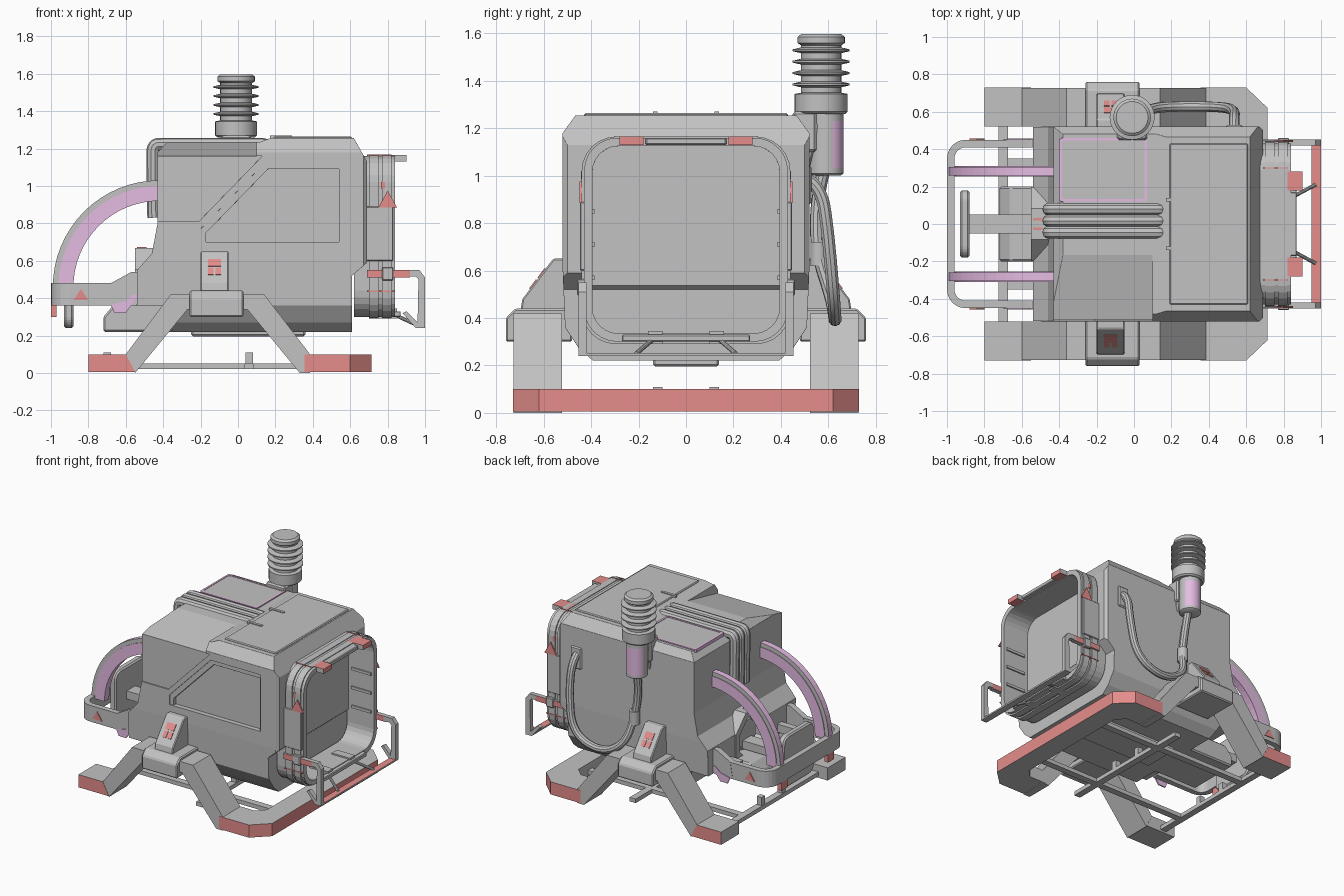
import bpy, bmesh, math
from mathutils import Vector

if "Cube" in bpy.data.objects:
    bpy.data.objects.remove(bpy.data.objects["Cube"])


def material(name, rgb):
    m = bpy.data.materials.new(name)
    m.use_nodes = True
    m.diffuse_color = (*rgb, 1)
    m.node_tree.nodes["Principled BSDF"].inputs["Base Color"].default_value = (*rgb, 1)
    return m


GREY = material("warm_grey", (0.54, 0.54, 0.54))
RED = material("signal_red", (0.78, 0.27, 0.26))
PINK = material("soft_pink", (0.78, 0.5, 0.76))


def finish(name, bm, mat):
    bmesh.ops.recalc_face_normals(bm, faces=bm.faces)
    me = bpy.data.meshes.new(name)
    bm.to_mesh(me)
    bm.free()
    me.materials.append(mat)
    ob = bpy.data.objects.new(name, me)
    bpy.context.collection.objects.link(ob)
    return ob


def place(axis, p, d):
    # p lies in the plane across the axis, d along it
    return {"x": (d, p[0], p[1]), "y": (p[0], d, p[1]), "z": (p[0], p[1], d)}[axis]


def bevel(ob, width):
    m = ob.modifiers.new("bevel", "BEVEL")
    m.width, m.segments, m.limit_method = width, 1, "ANGLE"
    return ob


def prism(name, axis, pts, a, b, mat=GREY, edge=0):
    bm = bmesh.new()
    lo, hi = ([bm.verts.new(place(axis, p, d)) for p in pts] for d in (a, b))
    bm.faces.new(lo)
    bm.faces.new(hi)
    for i in range(len(pts)):
        j = (i + 1) % len(pts)
        bm.faces.new((lo[i], lo[j], hi[j], hi[i]))
    ob = finish(name, bm, mat)
    return bevel(ob, edge) if edge else ob


def box(name, x, y, z, mat=GREY, edge=0):
    return prism(name, "z", [(x[0], y[0]), (x[1], y[0]), (x[1], y[1]), (x[0], y[1])], *z, mat, edge)


def ring(name, axis, outer, inner, a, b, mat=GREY):
    bm = bmesh.new()
    loops = [[bm.verts.new(place(axis, p, d)) for p in pts]
             for pts, d in ((outer, a), (outer, b), (inner, b), (inner, a))]
    n = len(outer)
    for k in range(4):
        u, v = loops[k], loops[(k + 1) % 4]
        for i in range(n):
            bm.faces.new((u[i], u[(i + 1) % n], v[(i + 1) % n], v[i]))
    return finish(name, bm, mat)


def round_rect(u0, u1, v0, v1, r, n=6):
    pts = []
    for k, (cu, cv) in enumerate([(u1 - r, v1 - r), (u0 + r, v1 - r), (u0 + r, v0 + r), (u1 - r, v0 + r)]):
        for i in range(n + 1):
            t = math.pi / 2 * (k + i / n)
            pts.append((cu + r * math.cos(t), cv + r * math.sin(t)))
    return pts


def octagon(r, z):
    return [(r * math.cos((i + .5) * math.pi / 4), z + r * math.sin((i + .5) * math.pi / 4)) for i in range(8)]


def smooth(ob):
    bpy.ops.object.select_all(action="DESELECT")
    ob.select_set(True)
    bpy.context.view_layer.objects.active = ob
    bpy.ops.object.shade_smooth_by_angle(angle=math.radians(35))
    return ob


def lathe(name, prof, cx, cy, n=32):
    bm = bmesh.new()
    rows = [[bm.verts.new((cx + r * math.cos(i * math.tau / n), cy + r * math.sin(i * math.tau / n), z))
             for i in range(n)] for r, z in prof]
    for u, v in zip(rows, rows[1:]):
        for i in range(n):
            bm.faces.new((u[i], u[(i + 1) % n], v[(i + 1) % n], v[i]))
    bm.faces.new(rows[0])
    bm.faces.new(rows[-1])
    return smooth(finish(name, bm, GREY))


def baked(ob):
    return bpy.data.meshes.new_from_object(ob.evaluated_get(bpy.context.evaluated_depsgraph_get()))


def tube(name, pts, r, curved=True):
    cu = bpy.data.curves.new(name, "CURVE")
    cu.dimensions, cu.bevel_depth, cu.bevel_resolution = "3D", r, 3
    cu.use_fill_caps = True
    sp = cu.splines.new("NURBS" if curved else "POLY")
    sp.points.add(len(pts) - 1)
    for p, q in zip(sp.points, pts):
        p.co = (*q, 1)
    if curved:
        sp.order_u, sp.use_endpoint_u, sp.resolution_u = 3, True, 8
    tmp = bpy.data.objects.new(name, cu)
    bpy.context.collection.objects.link(tmp)
    me = baked(tmp)
    bpy.data.objects.remove(tmp)
    me.materials.clear()
    me.materials.append(GREY)
    ob = bpy.data.objects.new(name, me)
    bpy.context.collection.objects.link(ob)
    return smooth(ob)


def paint(ob, mat, rule):
    ob.data.materials.append(mat)
    for p in ob.data.polygons:
        if rule(p.normal, p.center):
            p.material_index = 1


def carve(ob, axis, pts, a, b, op="DIFFERENCE"):
    cutter = prism("cutter", axis, pts, a, b)
    m = ob.modifiers.new("cut", "BOOLEAN")
    m.object, m.operation, m.solver = cutter, op, "EXACT"
    bpy.context.view_layer.update()
    me = baked(ob)
    ob.modifiers.clear()
    ob.data = me
    bpy.data.objects.remove(cutter)


# Cabin hull: side profile trimmed by an end profile and a plan
hull = prism("cabin_hull", "y", [(-.35, .22), (.61, .22), (.61, .52), (.69, .59), (.69, 1.13), (.62, 1.255),
             (.17, 1.255), (.12, 1.235), (-.38, 1.235), (-.43, 1.18), (-.43, .8), (-.46, .64),
             (-.54, .55), (-.54, .36), (-.4, .36)], -.6, .6)
half = [(.38, .21), (.45, .27), (.51, .36), (.52, .6), (.52, 1.18), (.455, 1.27)]
carve(hull, "x", half + [(-y, z) for y, z in reversed(half)], -1, 1, "INTERSECT")
carve(hull, "z", [(-.6, -.53), (.66, -.53), (.7, -.49), (.7, .49), (.66, .53), (-.6, .53)], 0, 2, "INTERSECT")
# Stepped side window, front panel, sloping front roof, hatch recess and nose recess
carve(hull, "y", [(-.2, .7), (.55, .7), (.55, 1.12), (.14, 1.12), (-.2, .77)], -.7, -.512)
carve(hull, "y", [(-.17, .7), (.54, .7), (.54, 1.09), (.16, 1.09), (-.17, .75)], -.7, -.485)
carve(hull, "y", [(-.6, .81), (-.21, .81), (.13, 1.16), (-.6, 1.16)], -.7, -.51)
carve(hull, "x", [(-.16, 1.236), (-.6, 1.14), (-.6, 1.4), (-.16, 1.4)], -.6, .1)
carve(hull, "x", round_rect(-.395, .395, .335, 1.125, .11), .63, .8)
carve(hull, "x", octagon(.17, .47), -.6, -.42)
bevel(hull, .006)

# Roof
box("roof_plate", (.19, .61), (-.43, .43), (1.24, 1.264), edge=.006)
for s in (-1, 1):
    box("roof_notch_rail", (.17, .29), (s * .12, s * .14), (1.25, 1.27))
frame = [round_rect(-.4 + d, .07 - d, .12 + d, .46 - d, .01, 1) for d in (0, .014)]
ring("roof_panel_outline", "z", *frame, 1.22, 1.243, PINK)
prism("roof_panel", "z", frame[1], 1.22, 1.24)
for k in range(3):
    y = -.045 + k * .062
    tube("roof_pipe", [(.15, y, 1.2), (.15, y, 1.222), (.1, y, 1.222), (-.4, y, 1.222), (-.455, y, 1.22),
                       (-.455, y, 1.13), (-.45, y, .83)], .035)

# Rear docking collar
ring("collar", "x", round_rect(-.43, .43, .3, 1.16, .14), round_rect(-.395, .395, .335, 1.125, .11), .62, .84)
for x in (.7, .77):
    ring("collar_band", "x", round_rect(-.44, .44, .29, 1.165, .145), round_rect(-.42, .42, .31, 1.15, .13), x, x + .05)
box("collar_top_lip", (.68, .87), (-.17, .17), (1.13, 1.16), edge=.005)
box("collar_bottom_lip", (.68, .87), (-.27, .27), (.3, .33), edge=.005)
for s in (-1, 1):
    latch = box("collar_latch", (.78, .9), (s * .18, s * .28), (1.13, 1.165))
    paint(latch, RED, lambda n, c: abs(n.y) < .5)
    box("collar_side_panel", (.68, .83), (s * .42, s * .447), (.6, .89), edge=.004)
    prism("collar_mark", "y", [(.75, .885), (.85, .885), (.8, .975)], s * .438, s * .449, RED)
    box("collar_tick", (.765, .785), (s * .438, s * .443), (.985, 1.02), RED)
    box("collar_stripe", (.69, .84), (s * .43, s * .443), (.433, .44), RED)
    box("collar_top_stripe", (.69, .82), (s * .297, s * .303), (1.16, 1.168), RED)
    for k in range(3):
        box("collar_inner_rib", (.66, .82), (s * .385, s * .4), (.56 + k * .14, .58 + k * .14))
    # Rear step frame
    rail = box("step_rail", (.69, .92), (s * .42, s * .453), (.51, .55))
    paint(rail, RED, lambda n, c: abs(n.y) > .5)
    box("rail_clamp", (.77, .83), (s * .42, s * .46), (.495, .565), edge=.005)
    prism("step_post", "y", [(.9, .55), (.97, .55), (1, .51), (1, .24), (.95, .24), (.88, .32), (.9, .33),
                             (.96, .27), (.965, .5), (.95, .515), (.9, .515)], s * .42, s * .453)
    tube("step_brace", [(.84, s * .14, .31), (.97, s * .21, .25)], .01, False)
    box("collar_floor_block", (.7, .85), (s * .1, s * .16), (.29, .345))
step = box("step_bar", (.95, 1), (-.44, .44), (.24, .252))
paint(step, RED, lambda n, c: n.z > .5)

# Landing skid
foot = [(.355, -.73), (.6, -.73), (.715, -.62), (.715, .62), (.6, .73), (.355, .73), (.355, .52),
        (.5, .52), (.56, .46), (.56, -.46), (.5, -.52), (.355, -.52)]
feet = [prism("skid_bow", "z", foot, .006, .1)]
for s in (-1, 1):
    feet.append(prism("skid_heel", "y", [(-.8, .006), (-.55, .006), (-.6, .1), (-.8, .1)], s * .52, s * .73))
    prism("skid_leg", "y", [(-.6, .1), (-.55, 0), (-.27, .34), (.05, .34), (.33, 0), (.385, 0), (.385, .1),
                            (.14, .42), (-.36, .42)], s * .522, s * .728)
    prism("leg_mount", "x", [(s * y, z) for y, z in ((.48, .3), (.76, .3), (.76, .4), (.72, .44), (.48, .44))],
          -.26, .03, GREY, .008)
    prism("mount_wedge", "x", [(s * y, z) for y, z in ((.5, .42), (.7, .42), (.69, .48), (.56, .65), (.5, .65))],
          -.2, -.05, GREY, .006)
    for t0, t1, x0, x1 in ((.25, .47, -.16, -.13), (.25, .47, -.12, -.09), (.52, .75, -.16, -.09)):
        a, b = (Vector((.69, .48)).lerp(Vector((.56, .65)), t) for t in (t0, t1))
        n = Vector((.0038, .0029))
        prism("wedge_mark", "x", [(s * p.x, p.y) for p in (a - n, b - n, b + n, a + n)], x0, x1, RED)
    # Ground frame rails
    box("ground_rail", (-.72, .58), (s * .3, s * .35), (.02, .05))
    for x in (-.7, .06):
        box("rail_clip", (x - .02, x + .02), (s * .1, s * .14), (.04, .11))
for f in feet:
    paint(f, RED, lambda n, c: n.x > .6 and c.x > 0 or n.y * c.y > .4)
for x in (-.7, .06):
    box("ground_crossbar", (x - .025, x + .025), (-.54, .54), (.02, .05))

# Underside and nose
prism("nose_keel", "y", [(-.72, .22), (-.3, .22), (-.3, .37), (-.66, .37), (-.72, .3)], -.2, .2, GREY, .01)
box("belly_pan", (-.25, .36), (-.14, .14), (.195, .24), edge=.01)
ring("nose_hatch_rim", "x", octagon(.215, .47), octagon(.165, .47), -.55, -.43)
prism("nose_hatch", "x", octagon(.12, .47), -.5, -.4, GREY, .01)
for s in (-1, 1):
    box("nose_tick", (-.54, -.49), (s * .02, s * .032), (.66, .673), RED)
prism("nose_lamp", "x", round_rect(-.18, .18, .24, .62, .06), -.93, -.88, GREY, .01)
box("lamp_arm", (-.9, -.5), (-.05, .05), (.38, .44))


# Front bumper
def u_path(d):
    side = [(-.9 - (.1 - d) * math.sin(t), .35 + (.1 - d) * math.cos(t))
            for t in (i * math.pi / 12 for i in range(7))]
    side = [(-.6, .45 - d)] + side
    return side + [(x, -y) for x, y in reversed(side)]


prism("bumper", "z", u_path(0) + u_path(.04)[::-1], .36, .48)


def arc(r):
    return [(-.42 - r * math.sin(t), .46 + r * math.cos(t)) for t in (i * math.pi / 32 for i in range(17))]


for s in (-1, 1):
    prism("bumper_bracket", "y", [(-.7, .36), (-.55, .36), (-.48, .4), (-.48, .54), (-.57, .54), (-.68, .48)],
          s * .408, s * .452)
    prism("bumper_gusset", "y", [(-.68, .365), (-.66, .32), (-.6, .32), (-.53, .42), (-.56, .42), (-.6, .385)],
          s * .448, s * .457, PINK)
    prism("bumper_mark", "y", [(-.88, .39), (-.8, .39), (-.84, .45)], s * .445, s * .456, RED)
    box("bumper_hook", (-1, -.97), (s * .24, s * .31), (.3, .37), RED)
    box("bumper_strut", (-.68, -.45), (s * .3, s * .35), (.38, .44))
    # Nose guard arches
    prism("guard_arch", "y", arc(.54) + arc(.46)[::-1], s * .255, s * .31, PINK)
    ridge = prism("guard_ridge", "y", arc(.57) + arc(.53)[::-1], s * .26, s * .305)
    paint(ridge, PINK, lambda n, c: abs(n.y) < .5)

# Mast with cooling fins
canister = lathe("mast_canister", [(.06, 1.0), (.075, 1.01), (.075, 1.03), (.075, 1.23), (.075, 1.3)], -.01, .59)
paint(canister, PINK, lambda n, c: n.y > .35 and 1.03 < c.z < 1.23)
fins = [(.1, 1.26), (.112, 1.27), (.112, 1.345), (.085, 1.35)]
for k in range(4):
    z = 1.385 + k * .048
    fins += [(.085, z - .012), (.12, z - .004), (.12, z + .004), (.085, z + .012)]
lathe("finned_mast", fins + [(.085, 1.55), (.1, 1.56), (.1, 1.585), (.085, 1.597)], -.01, .57)
box("mast_bracket", (-.09, .07), (.45, .55), (1.1, 1.27), edge=.01)
for x in (-.06, .04):
    tube("mast_strut", [(x, .5, 1.02), (x, .55, 1.22)], .018, False)

# Back hose and its socket
box("hose_socket", (.49, .58), (.5, .53), (.88, 1.04), edge=.008)
tube("hose", [(.535, .5, .99), (.535, .57, .96), (.54, .6, .75), (.5, .625, .46), (.27, .63, .37),
              (.07, .62, .47), (.03, .55, .68), (0, .55, .9), (0, .58, 1.02)], .028)
lathe("hose_joint", [(.036, .62), (.036, .72)], .03, .56)
